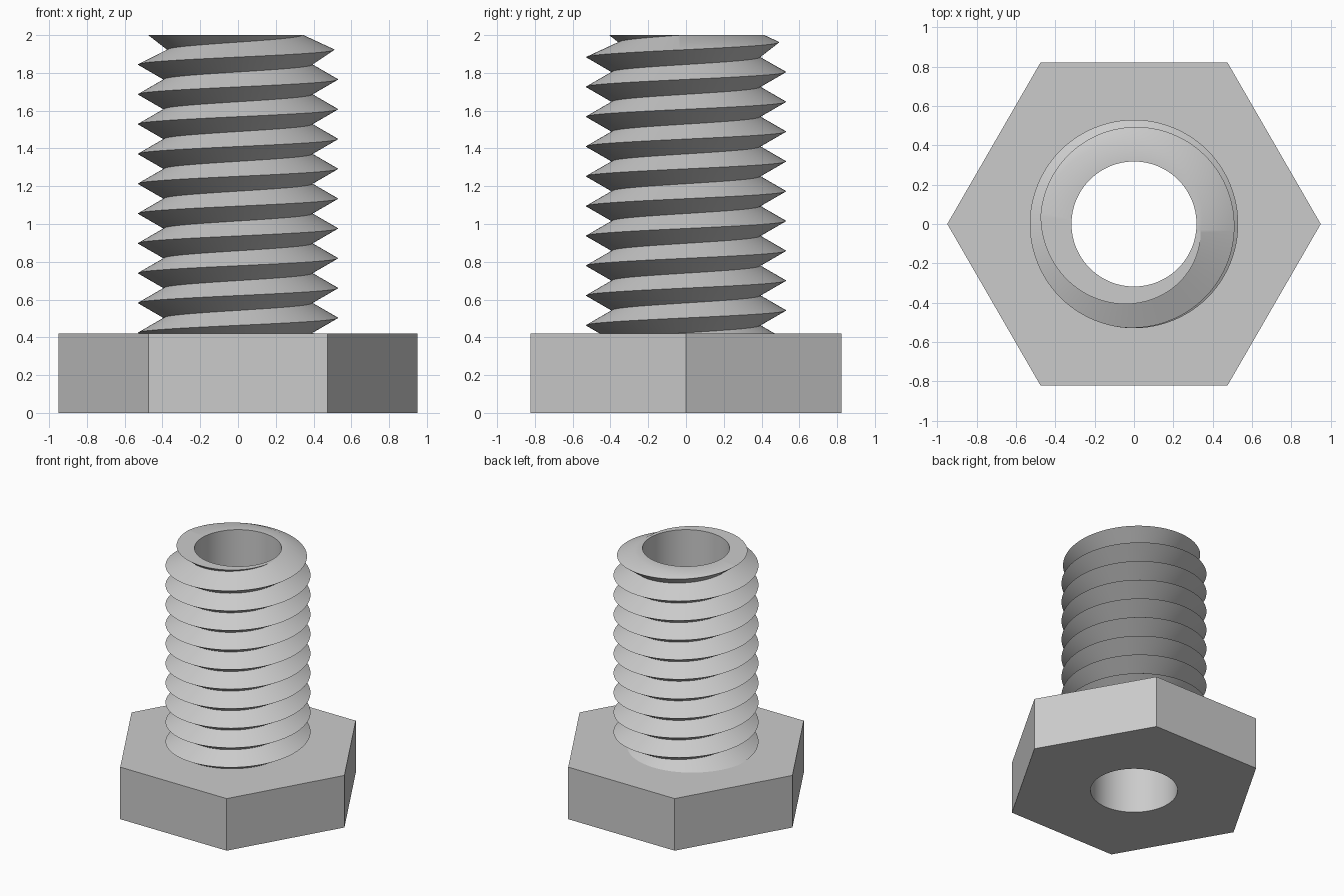
import bpy, bmesh, math

if "Cube" in bpy.data.objects:
    bpy.data.objects.remove(bpy.data.objects["Cube"])

SEG = 96               # steps per turn
PITCH = 0.1578
CREST, ROOT, BORE = 0.53, 0.393, 0.318
HEAD_R, HEAD_H, TOP = 0.95, 0.42, 2.0
ROWS = 29              # alternating crest and root lines

bm = bmesh.new()


def ring(radius, z, n):
    """Closed loop of edges; returns its vertices and edges."""
    vs = [bm.verts.new((radius * math.cos(2 * math.pi * i / n),
                        radius * math.sin(2 * math.pi * i / n), z)) for i in range(n)]
    return vs, [bm.edges.new((vs[i], vs[(i + 1) % n])) for i in range(n)]


def wall(a, b):
    """Quads between two equal loops."""
    n = len(a)
    for i in range(n):
        bm.faces.new((a[i], a[(i + 1) % n], b[(i + 1) % n], b[i]))


# Helical V thread, narrowing slightly near the tip
grid = []
for i in range(SEG):
    a = 2 * math.pi * i / SEG
    column = []
    for j in range(ROWS):
        z = 0.503 + PITCH * (i / SEG + j / 2 - 2)
        r = (ROOT if j % 2 else CREST) - 0.44 * max(0, z - 1.88)
        column.append(bm.verts.new((r * math.cos(a), r * math.sin(a), z)))
    grid.append(column)
for i in range(SEG):
    # the last column joins the first one pitch higher
    nxt, s = (grid[i + 1], 0) if i < SEG - 1 else (grid[0], 2)
    for j in range(ROWS - 3):
        bm.faces.new((grid[i][j], nxt[j + s], nxt[j + s + 1], grid[i][j + 1]))

# Trim the thread flat at the head and at the tip
for z, up in ((HEAD_H, -1), (TOP, 1)):
    bmesh.ops.bisect_plane(bm, geom=bm.verts[:] + bm.edges[:] + bm.faces[:], dist=1e-5,
                           plane_co=(0, 0, z), plane_no=(0, 0, up), clear_outer=True)
bmesh.ops.delete(bm, geom=[v for v in bm.verts if not v.link_faces], context='VERTS')
rim = [e for e in bm.edges if e.is_boundary]
tip_rim = [e for e in rim if e.verts[0].co.z > 1]
base_rim = [e for e in rim if e.verts[0].co.z < 1]

# Hexagonal head sides and the bore through the whole length
hex_low, hex_low_e = ring(HEAD_R, 0, 6)
hex_top, hex_top_e = ring(HEAD_R, HEAD_H, 6)
bore_low, bore_low_e = ring(BORE, 0, SEG)
bore_top, bore_top_e = ring(BORE, TOP, SEG)
wall(hex_low, hex_top)
wall(bore_top, bore_low)

# Flat faces: tip, head top and underside
for edges, up in ((tip_rim + bore_top_e, 1), (base_rim + hex_top_e, 1),
                  (hex_low_e + bore_low_e, -1)):
    bmesh.ops.triangle_fill(bm, edges=edges, use_beauty=True, normal=(0, 0, up))
bmesh.ops.recalc_face_normals(bm, faces=bm.faces[:])

mesh = bpy.data.meshes.new("hex_bolt")
bm.to_mesh(mesh)
bm.free()
bolt = bpy.data.objects.new("hex_bolt", mesh)
bpy.context.collection.objects.link(bolt)

steel = bpy.data.materials.new("light_grey_steel")
steel.diffuse_color = (0.6, 0.6, 0.6, 1)
steel.use_nodes = True
steel.node_tree.nodes["Principled BSDF"].inputs["Base Color"].default_value = steel.diffuse_color
mesh.materials.append(steel)

bpy.context.view_layer.objects.active = bolt
bolt.select_set(True)
bpy.ops.object.shade_smooth_by_angle(angle=math.radians(30))
